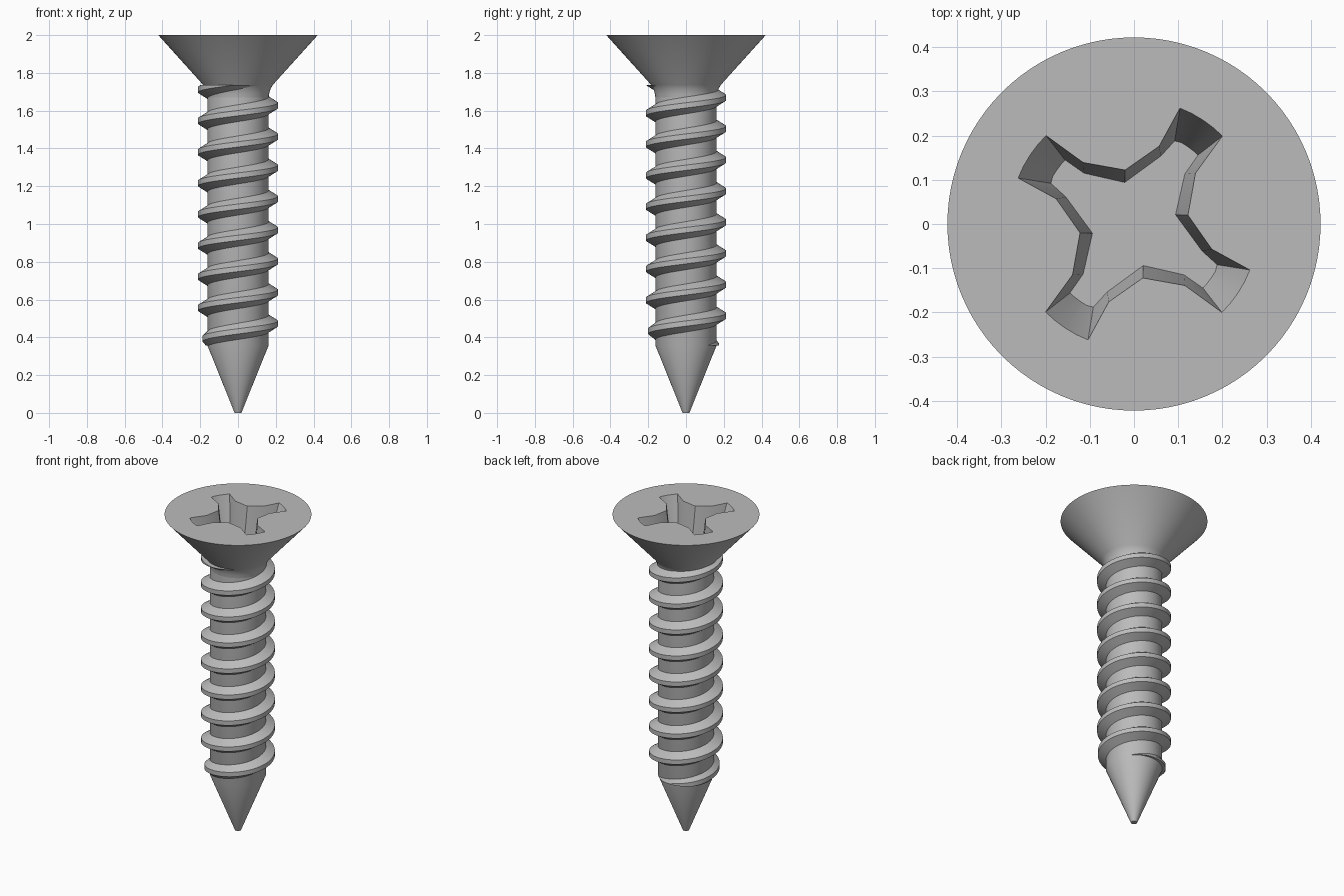
import bpy
import bmesh
from math import sin, cos, pi, hypot
from mathutils import Matrix, Vector

SEGMENTS = 96
CORE_R, CREST_R, HEAD_R = 0.162, 0.212, 0.422
TIP_TOP, HEAD_BASE, TOP = 0.357, 1.735, 2.0
PITCH, TURNS, THREAD_START = 0.165, 9, 0.308
FLOOR = 1.8

default = bpy.data.objects.get("Cube")
if default:
    bpy.data.objects.remove(default, do_unlink=True)

steel = bpy.data.materials.new("grey steel")
steel.use_nodes = True
steel.diffuse_color = (0.5, 0.5, 0.5, 1)
steel.node_tree.nodes["Principled BSDF"].inputs["Base Color"].default_value = (0.5, 0.5, 0.5, 1)


def finish(bm, name):
    bmesh.ops.recalc_face_normals(bm, faces=bm.faces[:])
    mesh = bpy.data.meshes.new(name)
    bm.to_mesh(mesh)
    bm.free()
    mesh.materials.append(steel)
    obj = bpy.data.objects.new(name, mesh)
    bpy.context.collection.objects.link(obj)
    bpy.ops.object.select_all(action='DESELECT')
    obj.select_set(True)
    bpy.context.view_layer.objects.active = obj
    bpy.ops.object.shade_smooth_by_angle(angle=pi / 7)
    return obj


def bridge(bm, a, b, closed=True):
    """Quads between two vertex rows of equal length."""
    n = len(a)
    for i in range(n if closed else n - 1):
        j = (i + 1) % n
        bm.faces.new((a[i], a[j], b[j], b[i]))


def lathe(bm, profile):
    """Revolve (radius, height) points and return the rings."""
    rings = []
    for r, z in profile:
        angles = [2 * pi * i / SEGMENTS for i in range(SEGMENTS)]
        rings.append([bm.verts.new((r * cos(a), r * sin(a), z)) for a in angles])
    for a, b in zip(rings, rings[1:]):
        bridge(bm, a, b)
    return rings


def loop_edges(bm, loop):
    edges = []
    for a, b in zip(loop, loop[1:] + loop[:1]):
        edges.append(bm.edges.get((a, b)) or bm.edges.new((a, b)))
    return edges


# Shank with its pointed tip
bm = bmesh.new()
rings = lathe(bm, [(0.018, 0), (CORE_R, TIP_TOP), (CORE_R, 1.68)])
bm.faces.new(rings[0])
bm.faces.new(rings[-1])
finish(bm, "shank")


# Countersunk head with a curved neck and a four-armed tapered recess
def recess_loop(bm, quarter, z):
    """Repeat one quarter outline four times, with a rounded end on each arm."""
    turn = Matrix.Rotation(pi / 2, 3, 'Z')
    points = [Vector((x, y, 0)) for x, y in quarter]
    following = turn @ points[0]
    radius = hypot(*quarter[-1])
    points += [points[-1].lerp(following, t).normalized() * radius
               for t in (0.25, 0.5, 0.75)]
    loop = []
    for k in range(4):
        loop += [bm.verts.new((p.x, p.y, z)) for p in points]
        points = [turn @ p for p in points]
    return loop


bm = bmesh.new()
rings = lathe(bm, [(CORE_R, 1.67), (0.165, 1.69), (0.172, 1.715),
                   (0.185, 1.737), (HEAD_R, TOP)])
bm.faces.new(rings[0])
rim = recess_loop(bm, [(0.104, 0.262), (0.057, 0.176), (-0.02, 0.122),
                       (-0.115, 0.139), (-0.199, 0.2)], TOP)
base = recess_loop(bm, [(0.092, 0.188), (0.061, 0.154), (-0.021, 0.094),
                        (-0.113, 0.115), (-0.156, 0.145)], FLOOR)
bridge(bm, rim, base)
bm.faces.new(base)
edges = loop_edges(bm, rings[-1]) + loop_edges(bm, rim)
bmesh.ops.triangle_fill(bm, use_beauty=True, use_dissolve=False, edges=edges,
                        normal=(0, 0, 1))
finish(bm, "head")

# Helical thread, growing from the core over the first turn
bm = bmesh.new()
sections = []
per_turn = 72
for i in range(TURNS * per_turn + 1):
    turn = i / per_turn
    a = 2 * pi * turn
    z = THREAD_START + PITCH * turn
    crest = CORE_R + (CREST_R - CORE_R) * min(1, 0.02 + turn)
    profile = [(0.15, -0.052), (crest, -0.014), (crest, 0.014), (0.15, 0.052)]
    sections.append([bm.verts.new((r * cos(a), r * sin(a), z + dz)) for r, dz in profile])
for a, b in zip(sections, sections[1:]):
    bridge(bm, a, b)
bm.faces.new(sections[0])
bm.faces.new(sections[-1])
# Trim the thread flat at the tip cone and under the head
bmesh.ops.recalc_face_normals(bm, faces=bm.faces[:])
for height, direction in ((TIP_TOP, -1), (HEAD_BASE, 1)):
    cut = bmesh.ops.bisect_plane(
        bm, geom=bm.verts[:] + bm.edges[:] + bm.faces[:], dist=1e-6,
        plane_co=(0, 0, height), plane_no=(0, 0, direction), clear_outer=True)
    open_edges = [e for e in cut["geom_cut"] if isinstance(e, bmesh.types.BMEdge)]
    bmesh.ops.holes_fill(bm, edges=open_edges, sides=0)
finish(bm, "thread")
